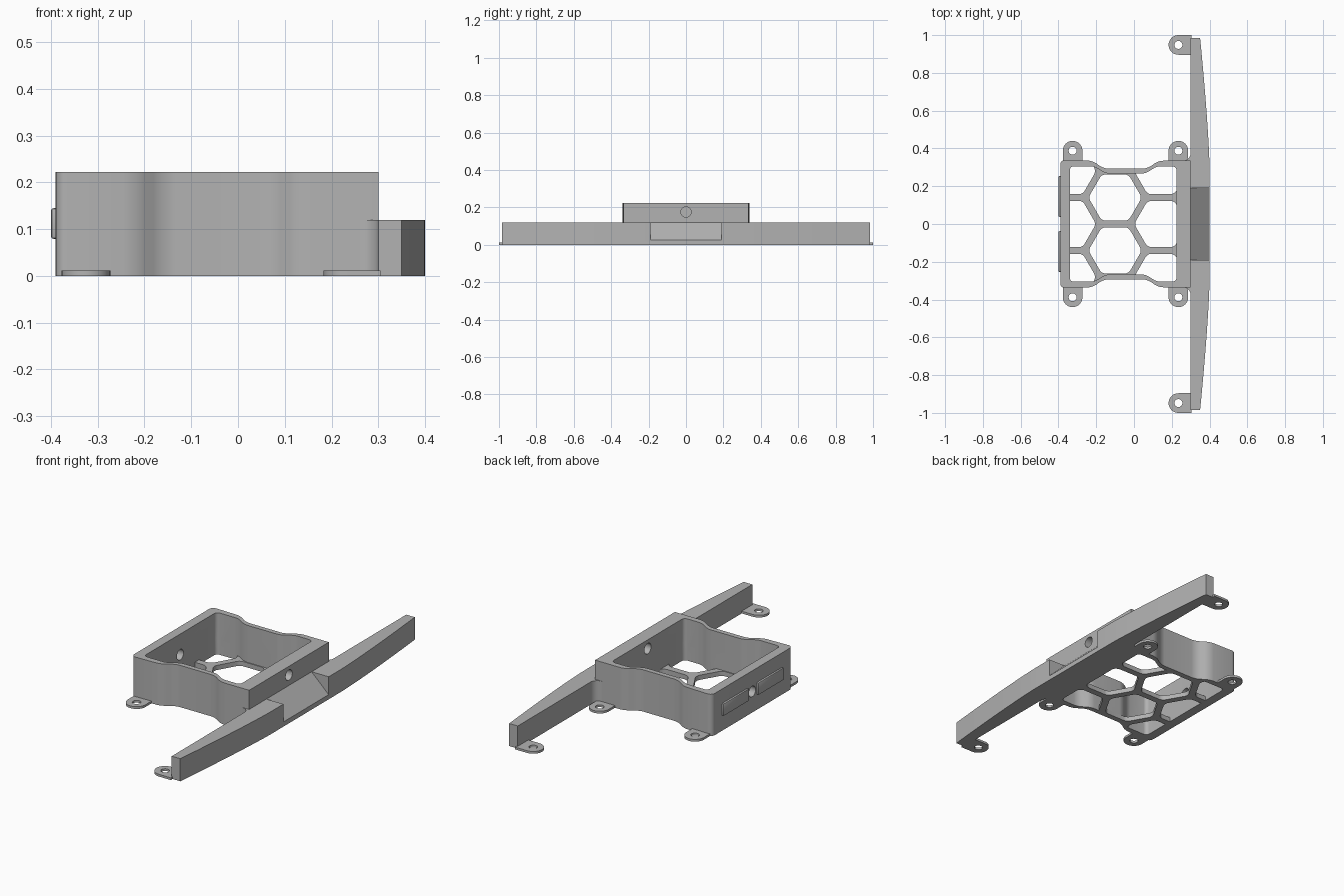
import bpy, bmesh
from math import sin, cos, pi, radians
from mathutils import Matrix

cube = bpy.data.objects.get("Cube")
if cube:
    bpy.data.objects.remove(cube, do_unlink=True)

grey = bpy.data.materials.new("plain grey")
grey.use_nodes = True
COLOUR = (0.45, 0.45, 0.45, 1)
grey.diffuse_color = COLOUR
grey.node_tree.nodes["Principled BSDF"].inputs["Base Color"].default_value = COLOUR


def finish(name, bm):
    bmesh.ops.recalc_face_normals(bm, faces=bm.faces)
    mesh = bpy.data.meshes.new(name)
    bm.to_mesh(mesh)
    bm.free()
    mesh.materials.append(grey)
    obj = bpy.data.objects.new(name, mesh)
    bpy.context.collection.objects.link(obj)
    return obj


def add_prism(bm, points, z0, z1, radius=0, rounded=lambda v: True):
    """Extrude an outline upward, rounding the chosen corners."""
    part = bmesh.new()
    part.faces.new([part.verts.new((x, y, z0)) for x, y in points])
    if radius:
        corners = [v for v in part.verts if rounded(v.co)]
        bmesh.ops.bevel(part, geom=corners, offset=radius, segments=5,
                        profile=0.5, affect='VERTICES')
    out = bmesh.ops.extrude_face_region(part, geom=part.faces[:])
    tops = [g for g in out["geom"] if isinstance(g, bmesh.types.BMVert)]
    bmesh.ops.translate(part, verts=tops, vec=(0, 0, z1 - z0))
    temp = bpy.data.meshes.new("temp")
    part.to_mesh(temp)
    part.free()
    bm.from_mesh(temp)
    bpy.data.meshes.remove(temp)


def prism(name, *args, **kw):
    bm = bmesh.new()
    add_prism(bm, *args, **kw)
    return finish(name, bm)


def cylinder(name, pos, radius, depth, turn=Matrix()):
    bm = bmesh.new()
    bmesh.ops.create_cone(bm, cap_ends=True, segments=32, radius1=radius, radius2=radius,
                          depth=depth, matrix=Matrix.Translation(pos) @ turn)
    return finish(name, bm)


def combine(obj, tool, operation='DIFFERENCE'):
    """Apply a boolean and discard the tool."""
    tool.hide_render = True
    mod = obj.modifiers.new("cut", 'BOOLEAN')
    mod.operation, mod.object, mod.solver = operation, tool, 'EXACT'
    bpy.context.view_layer.objects.active = obj
    bpy.ops.object.modifier_apply(modifier=mod.name)
    bpy.data.objects.remove(tool, do_unlink=True)


def both_sides(half):
    return half + [(x, -y) for x, y in reversed(half)]


# Tray: waisted outline, pocket and honeycomb floor
outer = both_sides([(-.39, .34), (-.22, .335), (-.16, .293),
                    (.07, .293), (.13, .335), (.30, .335)])
inner = both_sides([(-.34, .305), (-.21, .305), (-.15, .267),
                    (.06, .267), (.12, .305), (.225, .305)])
tray = prism("tray", outer, 0, .222, .025, rounded=lambda v: v.x < .29)

PITCH, BAR, FLOOR = .28, .035, .025
side = PITCH / 3 ** .5
hole = side - BAR / 3 ** .5
cells = bmesh.new()
for column in (-1, 0, 1):
    rows = (-1, 0, 1) if column else (-.5, .5)
    for row in rows:
        cx, cy = -.1 + column * side * 1.5, row * PITCH
        hexagon = [(cx + hole * cos(k * pi / 3), cy + hole * sin(k * pi / 3)) for k in range(6)]
        add_prism(cells, hexagon, -.1, .1, .02)
cells = finish("cells", cells)
combine(cells, prism("pocket", inner, -.2, .2, .02), 'INTERSECT')
combine(tray, cells)
combine(tray, prism("pocket", inner, FLOOR, .3, .02))

# Round openings in the end walls
across = Matrix.Rotation(pi / 2, 4, 'Y')
combine(tray, cylinder("right_bore", (.26, 0, .175), .028, .2, across))
combine(tray, cylinder("left_bore", (-.37, 0, .112), .028, .2, across))

# Long tapering beam with a sloped notch in the middle
STEPS = 16
edge = []
for i in range(STEPS + 1):
    t = 1 - i / STEPS
    edge.append((.40 - .05 * t ** 1.35, .30 + .685 * t))
beam = prism("beam", [(.30, .985)] + edge + [(x, -y) for x, y in reversed(edge)]
             + [(.30, -.985)], 0, .12)
wedge = prism("wedge", [(.30, .12), (.42, .006), (.42, .2), (.30, .2)], -.19, .19)
wedge.data.transform(Matrix.Rotation(pi / 2, 4, 'X'))
combine(beam, wedge)

parts = [tray, beam]
for s, label in ((1, "back"), (-1, "front")):
    # Concave fillet between beam and tray
    arc = [(.26 + .04 * sin(a * pi / 16), s * (.375 - .04 * cos(a * pi / 16))) for a in range(9)]
    parts.append(prism(label + "_fillet", [(.305, s * .33), (.26, s * .33)] + arc
                       + [(.305, s * .375)], 0, .12))

    # Thin screw ears: a rounded tongue with a hole
    for name, x, y, toward in (("left_ear", -.325, .388, (0, -1)),
                               ("right_ear", .235, .388, (0, -1)),
                               ("beam_ear", .235, .948, (1, 0))):
        dx, dy = toward[0], toward[1] * s
        reach = .07
        tip = [(x + .052 * (-dx * cos(a) - dy * sin(a)),
                s * y + .052 * (-dy * cos(a) + dx * sin(a)))
               for a in (radians(k) for k in range(-90, 91, 9))]
        root = [(px + dx * reach, py + dy * reach) for px, py in (tip[-1], tip[0])]
        ear = prism(label + "_" + name, tip + root, 0, .012)
        combine(ear, cylinder("screw_hole", (x, s * y, 0), .021, .1))
        parts.append(ear)

    # Raised pad on the left wall
    bm = bmesh.new()
    bmesh.ops.create_cube(bm, size=1, matrix=Matrix.Translation((-.39, s * .146, .112))
                          @ Matrix.Diagonal((.02, .216, .066, 1)))
    bmesh.ops.bevel(bm, geom=bm.edges[:], offset=.006, segments=2, profile=.5, affect='EDGES')
    parts.append(finish(label + "_pad", bm))

# Smooth the curved walls, keep the corners crisp
bpy.ops.object.select_all(action='DESELECT')
for part in parts:
    part.select_set(True)
bpy.context.view_layer.objects.active = tray
bpy.ops.object.shade_smooth_by_angle(angle=radians(30))
